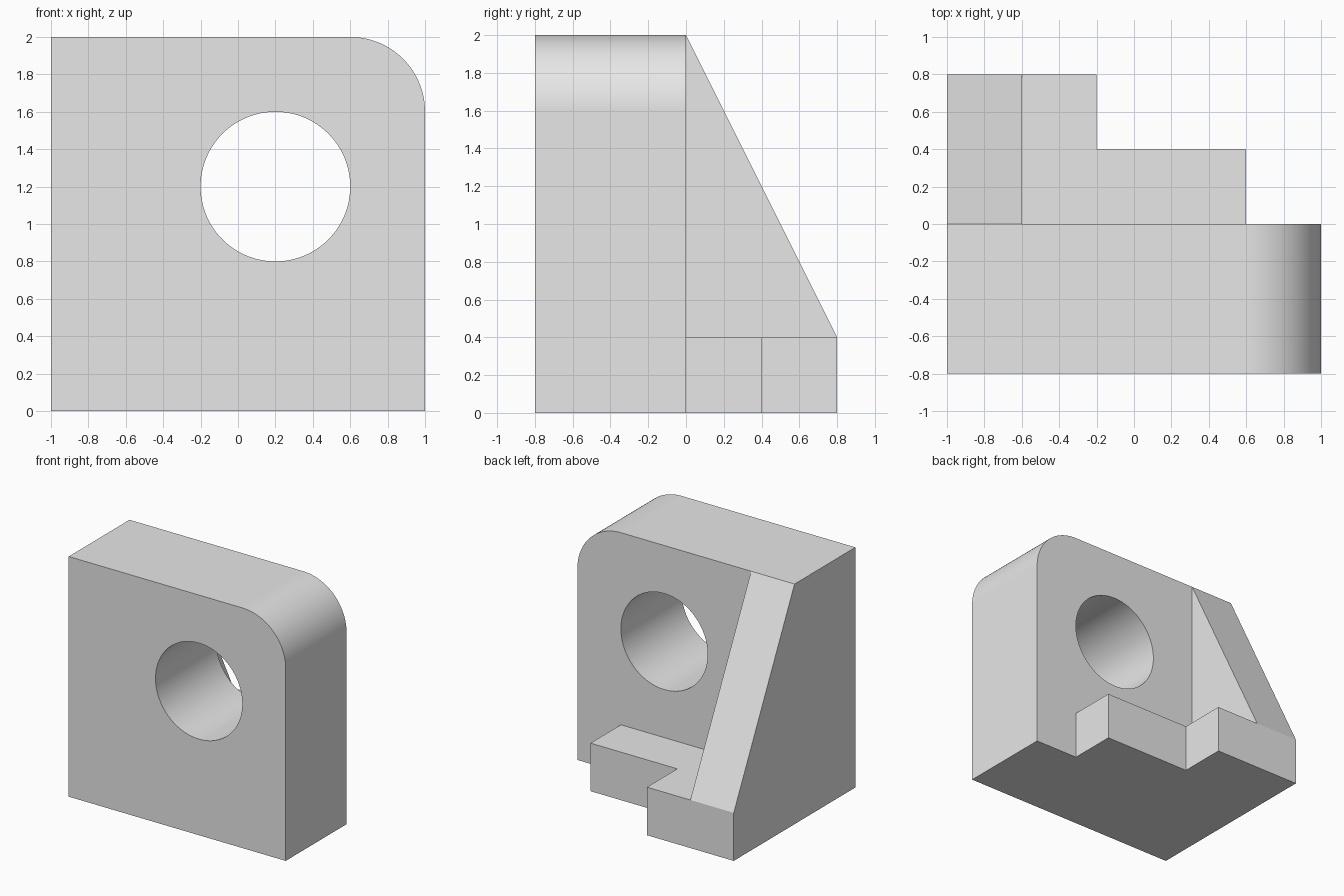
import bpy
import bmesh
from math import cos, sin, pi, radians
from mathutils import Vector

cube = bpy.data.objects.get("Cube")
if cube:
    bpy.data.objects.remove(cube, do_unlink=True)

grey = bpy.data.materials.new("light_grey")
grey.use_nodes = True
colour = (0.8, 0.8, 0.8, 1)
grey.diffuse_color = colour
grey.node_tree.nodes["Principled BSDF"].inputs["Base Color"].default_value = colour


def extrude_profile(name, points, direction):
    """Solid made by sweeping a flat outline along a direction."""
    bm = bmesh.new()
    face = bm.faces.new([bm.verts.new(p) for p in points])
    swept = bmesh.ops.extrude_face_region(bm, geom=[face])["geom"]
    verts = [v for v in swept if isinstance(v, bmesh.types.BMVert)]
    bmesh.ops.translate(bm, verts=verts, vec=Vector(direction))
    bmesh.ops.recalc_face_normals(bm, faces=bm.faces)
    mesh = bpy.data.meshes.new(name)
    bm.to_mesh(mesh)
    bm.free()
    mesh.materials.append(grey)
    obj = bpy.data.objects.new(name, mesh)
    bpy.context.collection.objects.link(obj)
    return obj


def arc(cx, cz, radius, start, end, steps, y):
    angles = [start + (end - start) * i / steps for i in range(steps + 1)]
    return [(cx + radius * cos(a), y, cz + radius * sin(a)) for a in angles]


def combine(target, tool, operation):
    """Apply a boolean to the target and discard the tool."""
    mod = target.modifiers.new(operation.lower(), "BOOLEAN")
    mod.object = tool
    mod.operation = operation
    mod.solver = "EXACT"
    bpy.context.view_layer.objects.active = target
    bpy.ops.object.modifier_apply(modifier=mod.name)
    bpy.data.objects.remove(tool, do_unlink=True)


# Upright plate with one rounded top corner
outline = [(-1, -0.8, 0), (1, -0.8, 0)]
outline += arc(0.6, 1.6, 0.4, 0, pi / 2, 32, -0.8)
outline += [(-1, -0.8, 2)]
bracket = extrude_profile("bracket", outline, (0, 0.8, 0))

# Stepped foot behind the plate
foot = extrude_profile("foot", [(-1, 0, 0), (0.6, 0, 0), (0.6, 0.4, 0), (-0.2, 0.4, 0),
                                (-0.2, 0.8, 0), (-1, 0.8, 0)], (0, 0, 0.4))

# Sloping rib on the right edge
rib = extrude_profile("rib", [(-1, 0, 0), (-1, 0.8, 0), (-1, 0.8, 0.4), (-1, 0, 2)], (0.4, 0, 0))

# Round hole through the plate
hole = extrude_profile("hole_cutter", arc(0.2, 1.2, 0.4, 0, 2 * pi, 96, -1)[:-1], (0, 1.2, 0))

combine(foot, rib, "UNION")
combine(bracket, foot, "UNION")
combine(bracket, hole, "DIFFERENCE")

# Smooth curved walls, crisp flat faces
bpy.ops.object.select_all(action="DESELECT")
bracket.select_set(True)
bpy.context.view_layer.objects.active = bracket
bpy.ops.object.shade_smooth_by_angle(angle=radians(25))
weighted = bracket.modifiers.new("weighted_normals", "WEIGHTED_NORMAL")
weighted.keep_sharp = True
